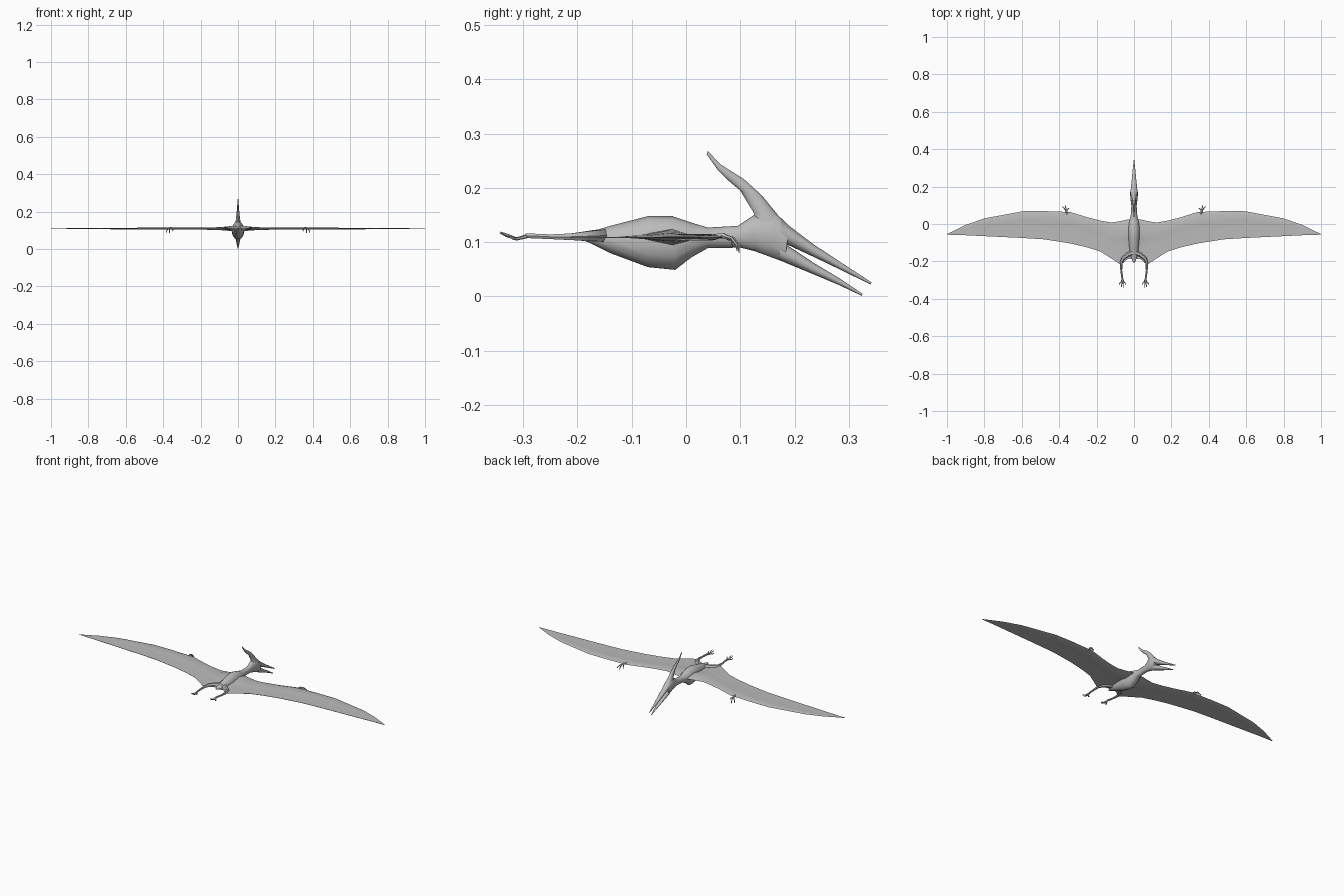
import bpy, bmesh, math
from mathutils import Vector

grey = bpy.data.materials.new("grey skin")
grey.diffuse_color = (0.5, 0.5, 0.5, 1)


def make(name, rings, angle=50):
    """Skin a list of closed rings and cap both ends."""
    bm = bmesh.new()
    loops = [[bm.verts.new(p) for p in r] for r in rings]
    n = len(loops[0])
    for a, b in zip(loops, loops[1:]):
        for i in range(n):
            j = (i + 1) % n
            bm.faces.new((a[i], a[j], b[j], b[i]))
    bm.faces.new(loops[0])
    bm.faces.new(loops[-1])
    bmesh.ops.recalc_face_normals(bm, faces=bm.faces)
    me = bpy.data.meshes.new(name)
    bm.to_mesh(me)
    bm.free()
    me.materials.append(grey)
    ob = bpy.data.objects.new(name, me)
    bpy.context.collection.objects.link(ob)
    bpy.ops.object.select_all(action='DESELECT')
    ob.select_set(True)
    bpy.context.view_layer.objects.active = ob
    bpy.ops.object.shade_smooth_by_angle(angle=math.radians(angle))
    return ob


def mirror(ob):
    ob.modifiers.new("mirror", 'MIRROR')
    return ob


def spine_loft(name, stations, n=12):
    """Rings spanning a top and bottom point (y, z) with a half width."""
    rings = []
    for y1, z1, y2, z2, w in stations:
        a, b = Vector((0, y1, z1)), Vector((0, y2, z2))
        mid, half = (a + b) / 2, (a - b) / 2
        rings.append([mid + half * math.cos(t) + Vector((w * math.sin(t), 0, 0))
                      for t in (2 * math.pi * i / n for i in range(n))])
    return make(name, rings)


def limb(name, pts, n=6):
    """Tapered tube through (x, y, z, radius), mirrored to the other side."""
    ps = [Vector(p[:3]) for p in pts]
    rings = []
    for i, p in enumerate(ps):
        d = (ps[min(i + 1, len(ps) - 1)] - ps[max(i - 1, 0)]).normalized()
        u = d.cross(Vector((0, 0, 1))).normalized()
        v = u.cross(d)
        rings.append([p + pts[i][3] * (u * math.cos(t) + v * math.sin(t))
                      for t in (2 * math.pi * k / n for k in range(n))])
    return mirror(make(name, rings))


# Torso, neck and back of the skull
spine_loft("body", [
    (-.205, .113, -.205, .108, .004), (-.18, .118, -.18, .1, .016),
    (-.14, .13, -.14, .08, .025), (-.07, .148, -.07, .054, .032),
    (-.025, .148, -.02, .049, .034), (.01, .136, .01, .072, .028),
    (.04, .127, .04, .089, .018), (.095, .13, .1, .09, .014),
    (.125, .15, .128, .083, .018), (.165, .154, .155, .073, .021),
    (.19, .13, .182, .063, .019)])

# Crest sweeping back over the neck
spine_loft("crest", [
    (.12, .13, .185, .13, .017), (.126, .152, .166, .154, .013),
    (.1, .195, .14, .186, .008), (.082, .21, .107, .216, .006),
    (.06, .231, .064, .243, .004), (.038, .262, .04, .268, .0015)], 10)

# Open beak
spine_loft("upper_beak", [
    (.175, .145, .175, .098, .019), (.19, .13, .192, .093, .018),
    (.235, .096, .235, .073, .013), (.285, .063, .285, .049, .008),
    (.342, .026, .34, .022, .0015)], 10)
spine_loft("lower_beak", [
    (.175, .1, .17, .068, .018), (.192, .091, .186, .061, .017),
    (.235, .062, .232, .042, .012), (.285, .032, .282, .021, .007),
    (.325, .005, .324, .001, .0015)], 10)

# Wings: x, leading y, trailing y, bone y, half thickness at the bone
rings = []
for x, le, te, bone, h in [
        (.0, .025, -.185, -.03, .02), (.035, .024, -.188, -.025, .014),
        (.07, .016, -.218, -.02, .01), (.12, .008, -.185, -.03, .007),
        (.18, .018, -.147, -.008, .006), (.25, .036, -.125, .015, .006),
        (.34, .064, -.104, .045, .006), (.48, .069, -.082, .053, .005),
        (.59, .069, -.075, .055, .004), (.8, .03, -.065, .02, .003),
        (.9, -.005, -.06, -.012, .002), (1, -.054, -.057, -.055, .0006)]:
    z, mid = .109, bone * .6 + te * .4
    rings.append([(x, le, z), (x, bone, z + h), (x, bone - .3 * (bone - te), z + h * .35),
                  (x, mid - .2 * (mid - te), z + .001), (x, te, z + .0006),
                  (x, te, z - .0006), (x, mid - .2 * (mid - te), z - .001),
                  (x, bone - .3 * (bone - te), z - h * .25), (x, bone, z - h)])
mirror(make("wing", rings, 60))

# Trailing legs with clawed toes
limb("leg", [(.0, -.15, .112, .014), (.035, -.165, .112, .012),
             (.06, -.185, .111, .01), (.069, -.212, .11, .007),
             (.068, -.25, .11, .005), (.062, -.295, .112, .005)])
for i, (tx, ty, lift) in enumerate([(.045, -.328, .0), (.057, -.343, .005),
                                    (.067, -.343, .007), (.078, -.33, .0)]):
    limb(f"toe_{i}", [(.062, -.29, .112, .004),
                      ((.062 + tx) / 2, -.312, .106, .003),
                      (tx, ty + .012, .107 + lift, .0025),
                      (tx, ty, .112 + lift, .0006)], 5)

# Small clawed hands hooked under the leading edge
limb("hand", [(.355, .05, .11, .005), (.362, .068, .112, .006),
              (.365, .078, .108, .004)])
for i, (tx, ty, tz) in enumerate([(.348, .086, .09), (.366, .098, .08),
                                  (.383, .094, .084)]):
    limb(f"finger_{i}", [(.363, .07, .111, .004),
                         ((.363 + tx) / 2, ty - .01, .107, .003),
                         (tx, ty - .001, tz + .012, .0025),
                         (tx, ty, tz, .0006)], 5)
